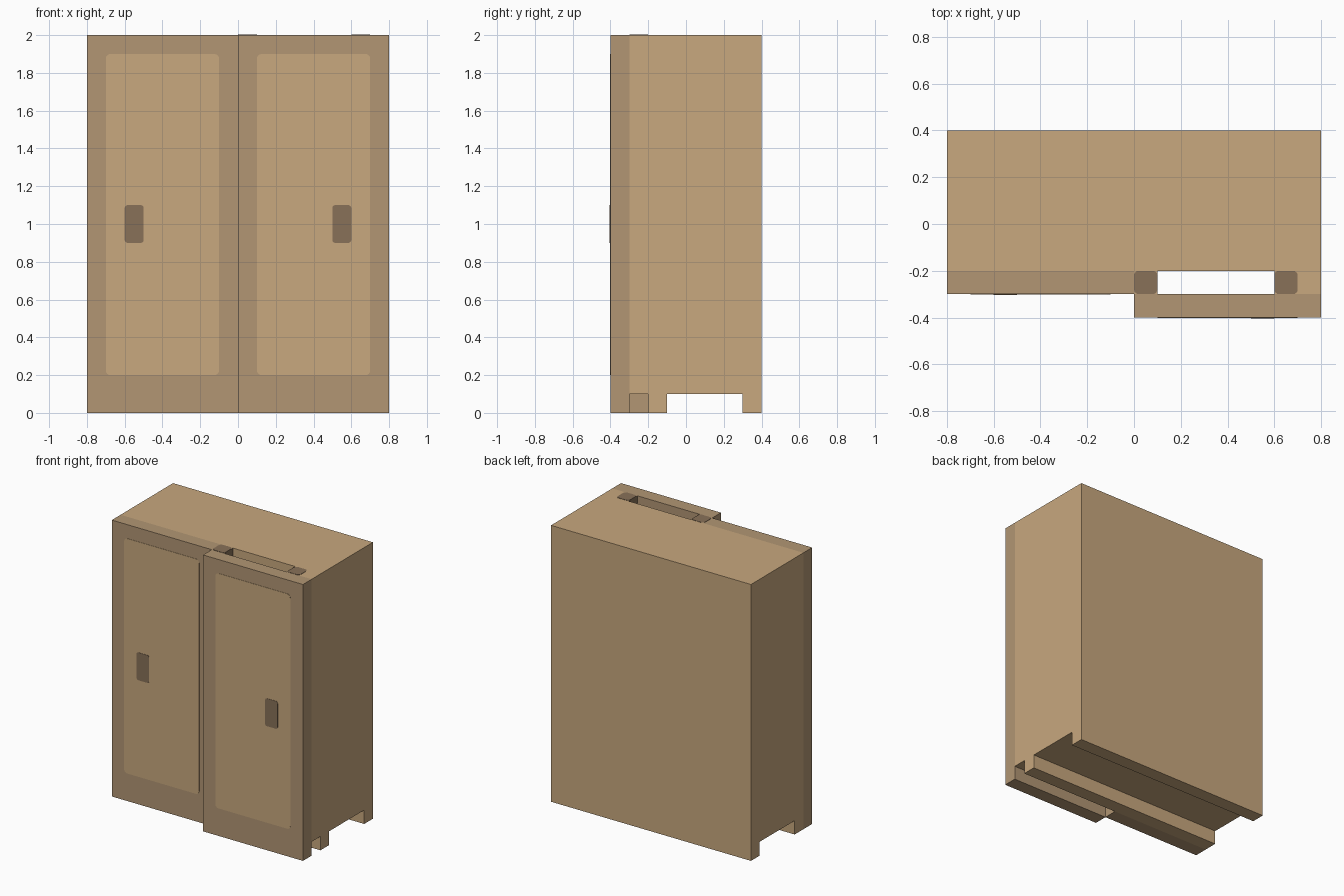
import bpy, bmesh, math

if "Cube" in bpy.data.objects:
    bpy.data.objects.remove(bpy.data.objects["Cube"])


def material(name, rgb):
    m = bpy.data.materials.new(name)
    m.diffuse_color = (*rgb, 1)
    m.use_nodes = True
    m.node_tree.nodes["Principled BSDF"].inputs["Base Color"].default_value = m.diffuse_color
    return m


LIGHT = material("light_wood", (0.578, 0.392, 0.209))
FRAME = material("frame_wood", (0.445, 0.305, 0.174))
DARK = material("dark_wood", (0.246, 0.165, 0.098))


def finish(bm, name, *mats):
    bmesh.ops.recalc_face_normals(bm, faces=bm.faces)
    me = bpy.data.meshes.new(name)
    bm.to_mesh(me)
    bm.free()
    for m in mats:
        me.materials.append(m)
    ob = bpy.data.objects.new(name, me)
    bpy.context.collection.objects.link(ob)
    return ob


def prism(name, points, direction, *mats):
    """Extrude a flat outline along a direction."""
    bm = bmesh.new()
    face = bm.faces.new([bm.verts.new(p) for p in points])
    ext = bmesh.ops.extrude_face_region(bm, geom=[face])
    verts = [g for g in ext["geom"] if isinstance(g, bmesh.types.BMVert)]
    bmesh.ops.translate(bm, verts=verts, vec=direction)
    return finish(bm, name, *mats)


def box(name, x0, x1, y0, y1, z0, z1, *mats):
    pts = [(x0, y0, z0), (x1, y0, z0), (x1, y1, z0), (x0, y1, z0)]
    return prism(name, pts, (0, 0, z1 - z0), *mats)


def rounded(a0, a1, b0, b1, r):
    """Rounded rectangle outline in two dimensions."""
    corners = [(a1 - r, b1 - r), (a0 + r, b1 - r), (a0 + r, b0 + r), (a1 - r, b0 + r)]
    pts = []
    for i, (a, b) in enumerate(corners):
        for k in range(5):
            t = math.pi / 2 * (i + k / 4)
            pts.append((a + r * math.cos(t), b + r * math.sin(t)))
    return pts


# Cabinet: side profile with the floor channel, run across the full width
profile = [(-0.2, 0), (-0.1, 0), (-0.1, 0.1), (0.3, 0.1),
           (0.3, 0), (0.4, 0), (0.4, 2), (-0.2, 2)]
prism("cabinet", [(-0.8, y, z) for y, z in profile], (1.6, 0, 0), LIGHT)

# Sliding doors, the right one a step further forward
for side, s, y in (("left", -1, -0.3), ("right", 1, -0.4)):
    x0, x1 = sorted((0, 0.8 * s))
    box(side + "_door", x0, x1, y, y + 0.1, 0, 2, FRAME)
    p0, p1 = sorted((0.1 * s, 0.7 * s))
    prism(side + "_panel", [(x, y, z) for x, z in rounded(p0, p1, 0.2, 1.9, 0.025)],
          (0, -0.002, 0), LIGHT)
    h0, h1 = sorted((0.5 * s, 0.6 * s))
    prism(side + "_handle", [(x, y, z) for x, z in rounded(h0, h1, 0.9, 1.1, 0.015)],
          (0, -0.004, 0), DARK)

# Posts at both ends of the slot behind the right door, dark towards the slot
for name, x0, x1, slot in (("inner_post", 0, 0.1, 1), ("outer_post", 0.6, 0.8, -1)):
    post = box(name, x0, x1, -0.3, -0.2, 0.1, 2, LIGHT, DARK)
    for f in post.data.polygons:
        f.material_index = int(f.normal.x * slot > 0.5)

# Dark caps on top of the posts
for name, x0 in (("inner_cap", 0), ("outer_cap", 0.6)):
    prism(name, [(x, y, 2) for x, y in rounded(x0, x0 + 0.1, -0.3, -0.2, 0.02)],
          (0, 0, 0.002), DARK)
